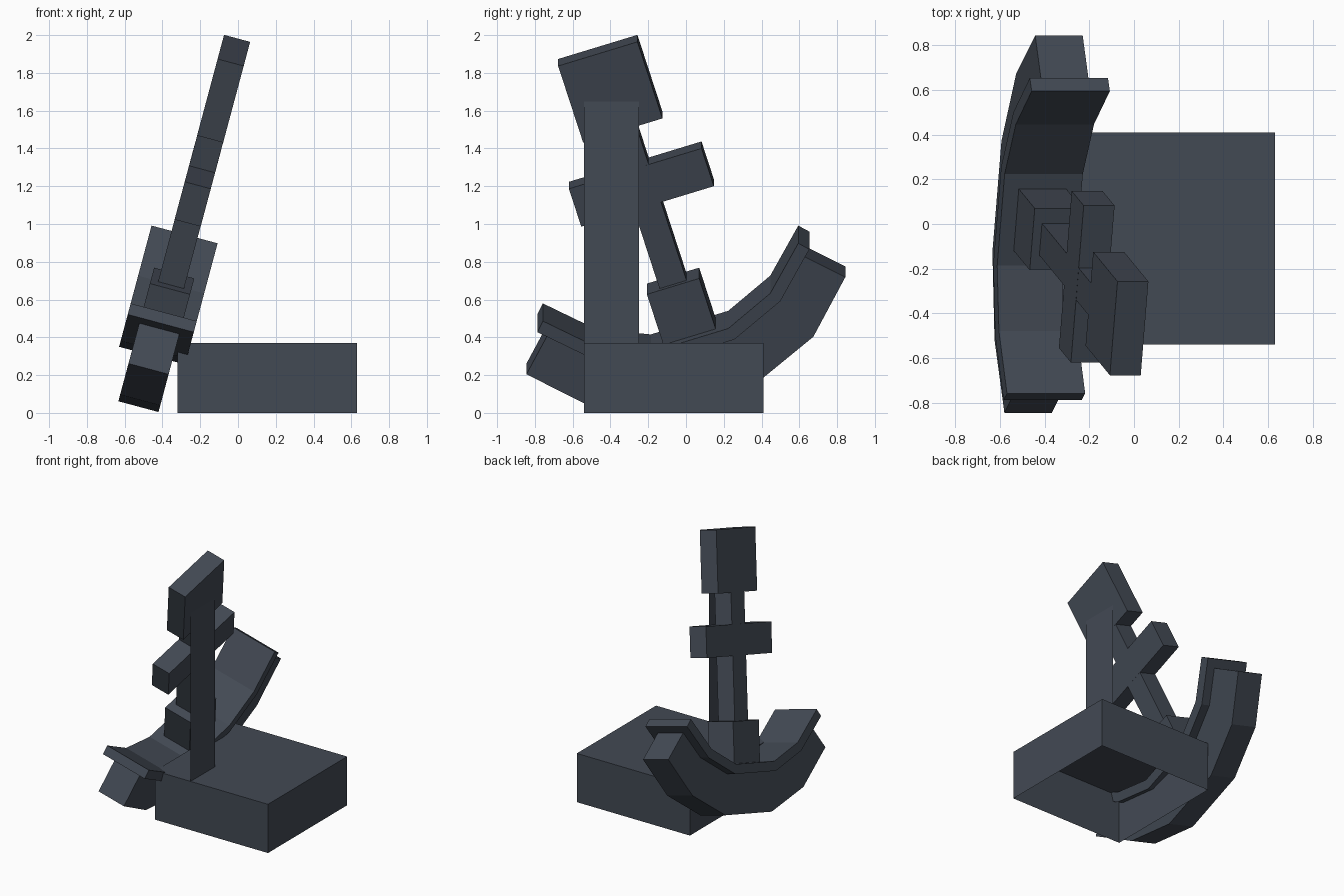
import bpy
import bmesh
import math
from mathutils import Matrix, Vector

cube = bpy.data.objects.get("Cube")
if cube:
    bpy.data.objects.remove(cube, do_unlink=True)

# Single dark slate colour
slate = bpy.data.materials.new("dark_slate")
slate.use_nodes = True
colour = (0.055, 0.067, 0.088, 1)
slate.diffuse_color = colour
slate.node_tree.nodes["Principled BSDF"].inputs["Base Color"].default_value = colour

# Leaning frame of the anchor: sideways lean, then a tilt in its own plane
LEAN, TILT, CENTRE = math.radians(15), math.radians(17.5), 0.152
frame = (Matrix.Translation((-0.536, 0, 0)) @ Matrix.Rotation(LEAN, 4, "Y")
         @ Matrix.Rotation(TILT, 4, "X") @ Matrix.Translation((0, CENTRE, 0)))


def add_object(name, bm, matrix=None):
    mesh = bpy.data.meshes.new(name)
    bm.to_mesh(mesh)
    bm.free()
    mesh.materials.append(slate)
    obj = bpy.data.objects.new(name, mesh)
    bpy.context.collection.objects.link(obj)
    if matrix:
        obj.matrix_world = matrix
    return obj


def block_mesh(low, high):
    bm = bmesh.new()
    bmesh.ops.create_cube(bm, size=1)
    low, high = Vector(low), Vector(high)
    size = high - low
    for v in bm.verts:
        v.co = (low + high) / 2 + Vector(c * s for c, s in zip(v.co, size))
    return bm


def anchor_block(name, half_thick, half_wide, bottom, top):
    """Block centred on the shank line, in the anchor's frame."""
    bm = block_mesh((-half_thick, -half_wide, bottom), (half_thick, half_wide, top))
    return add_object(name, bm, frame)


def curved_band(name, half_thick, inner, outer):
    """Mirror half profiles about the shank and sweep them sideways."""
    def full(half):
        return [(-y, z) for y, z in reversed(half)] + list(half)

    bm = bmesh.new()
    sections = []
    for (iy, iz), (oy, oz) in zip(full(inner), full(outer)):
        sections.append([bm.verts.new(p) for p in (
            (-half_thick, iy, iz), (half_thick, iy, iz),
            (half_thick, oy, oz), (-half_thick, oy, oz))])
    for a, b in zip(sections, sections[1:]):
        for i in range(4):
            j = (i + 1) % 4
            bm.faces.new((a[i], a[j], b[j], b[i]))
    bm.faces.new(sections[0])
    bm.faces.new(sections[-1])
    bmesh.ops.recalc_face_normals(bm, faces=bm.faces)
    return add_object(name, bm, frame)


# Square base, open underneath
bm = block_mesh((-0.32, -0.54, 0), (0.63, 0.41, 0.37))
underside = [f for f in bm.faces if f.calc_center_median().z < 0.01]
bmesh.ops.delete(bm, geom=underside, context="FACES_ONLY")
add_object("base", bm)

# Thin upright panel standing on the base
bm = bmesh.new()
bm.faces.new([bm.verts.new((-0.02, y, z)) for y, z in
              ((-0.54, 0.37), (-0.25, 0.37), (-0.25, 1.66), (-0.54, 1.66))])
add_object("upright_panel", bm)

# Straight anchor parts
anchor_block("anchor_head", 0.0715, 0.22, 1.595, 2.035)
anchor_block("anchor_stock", 0.0715, 0.368, 1.159, 1.376)
anchor_block("anchor_shank", 0.071, 0.075, 0.6, 1.7)
anchor_block("anchor_collar", 0.11, 0.145, 0.40, 0.71)

# Curved arms: wide inner strip over a deep narrower body
curved_band("arm_strip", 0.181,
            ((0.215, 0.42), (0.485, 0.537), (0.709, 0.754)),
            ((0.228, 0.353), (0.523, 0.48), (0.755, 0.705)))
curved_band("arm_body", 0.11,
            ((0.224, 0.365), (0.514, 0.488), (0.70, 0.669)),
            ((0.26, 0.07), (0.625, 0.223), (0.885, 0.484)))
